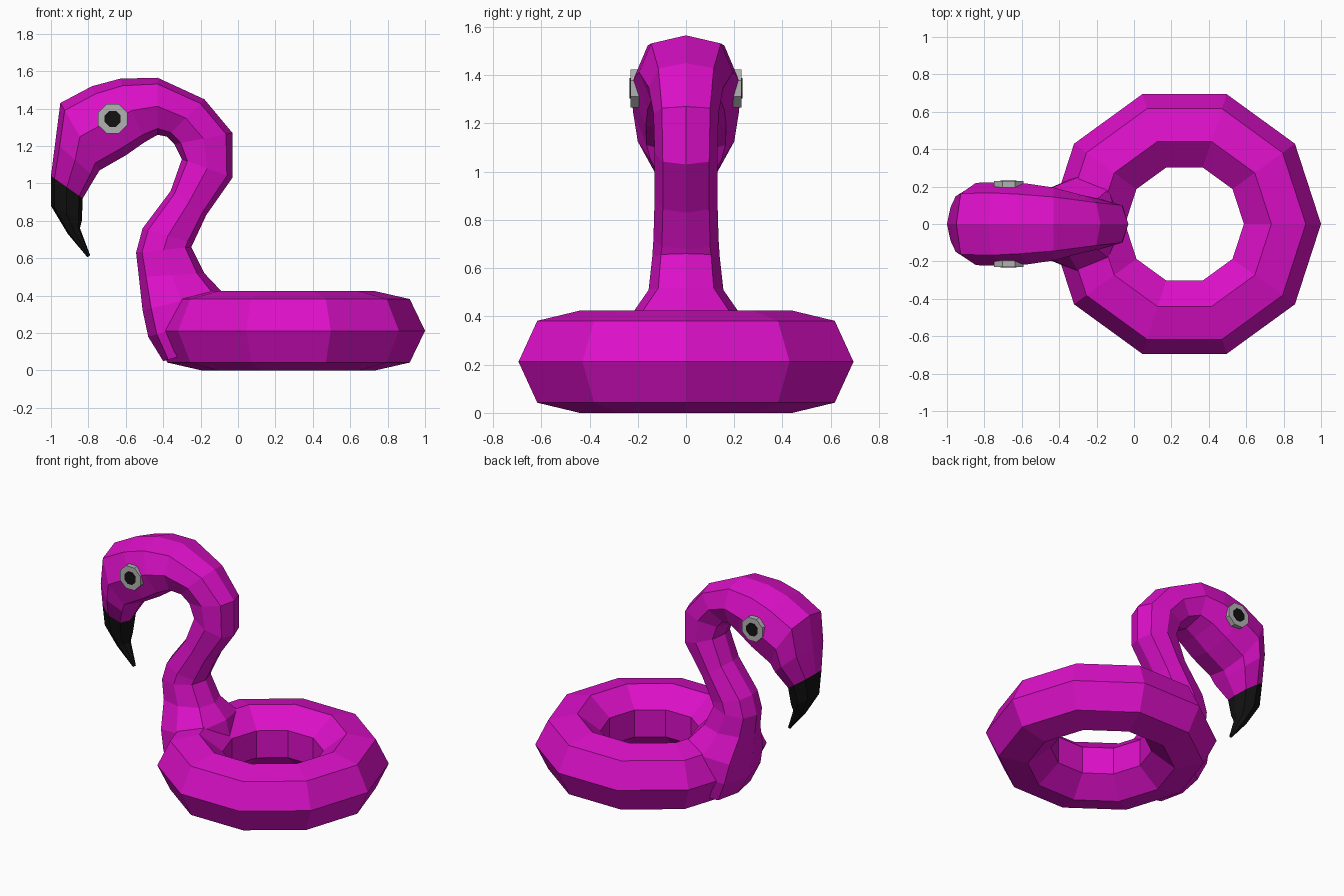
import bpy, bmesh, math
from mathutils import Vector

if "Cube" in bpy.data.objects:
    bpy.data.objects.remove(bpy.data.objects["Cube"])


def material(name, rgb):
    m = bpy.data.materials.new(name)
    m.diffuse_color = (*rgb, 1)
    m.use_nodes = True
    m.node_tree.nodes["Principled BSDF"].inputs["Base Color"].default_value = m.diffuse_color
    return m


PINK = material("pink", (0.72, 0.005, 0.58))
BLACK = material("black", (0.006, 0.006, 0.006))
GREY = material("grey", (0.45, 0.45, 0.45))

# Octagon section: (position from inner to outer side, width factor)
SECTION = [(1, 0), (0.78, 0.74), (0, 1), (-0.78, 0.74),
           (-1, 0), (-0.78, -0.74), (0, -1), (0.78, -0.74)]


def loft(name, rings, mat):
    """Skin octagons given as (outer x, outer z, inner x, inner z, half width)."""
    bm = bmesh.new()
    loops = []
    for ox, oz, ix, iz, w in rings:
        outer, inner = Vector((ox, 0, oz)), Vector((ix, 0, iz))
        mid, half = (outer + inner) / 2, (outer - inner) / 2
        loops.append([bm.verts.new(mid + half * a + Vector((0, w * b, 0)))
                      for a, b in SECTION])
    for l0, l1 in zip(loops, loops[1:]):
        for i in range(8):
            j = (i + 1) % 8
            bm.faces.new((l0[i], l0[j], l1[j], l1[i]))
    bm.faces.new(loops[0])
    bm.faces.new(loops[-1])
    bmesh.ops.recalc_face_normals(bm, faces=bm.faces)
    me = bpy.data.meshes.new(name)
    bm.to_mesh(me)
    bm.free()
    me.materials.append(mat)
    ob = bpy.data.objects.new(name, me)
    bpy.context.collection.objects.link(ob)
    return ob


# Inflatable ring
bpy.ops.mesh.primitive_torus_add(major_segments=10, minor_segments=7,
                                 major_radius=0.513, minor_radius=0.217,
                                 location=(0.27, 0, 0.212))
ring = bpy.context.object
ring.name = "float_ring"
ring.data.materials.append(PINK)

# Neck and head, from the base up and over to the beak
loft("neck_and_head", [
    (-0.15, 0.12, -0.40, 0.05, 0.24),
    (-0.06, 0.30, -0.48, 0.18, 0.27),
    (-0.09, 0.425, -0.51, 0.32, 0.25),
    (-0.18, 0.52, -0.53, 0.50, 0.155),
    (-0.25, 0.66, -0.545, 0.63, 0.14),
    (-0.24, 0.68, -0.51, 0.76, 0.135),
    (-0.17, 0.83, -0.36, 0.96, 0.13),
    (-0.03, 1.03, -0.30, 1.13, 0.13),
    (-0.03, 1.27, -0.34, 1.21, 0.135),
    (-0.18, 1.45, -0.38, 1.25, 0.155),
    (-0.43, 1.565, -0.43, 1.26, 0.195),
    (-0.63, 1.56, -0.50, 1.22, 0.215),
    (-0.78, 1.52, -0.60, 1.15, 0.225),
    (-0.95, 1.43, -0.74, 1.07, 0.22),
    (-0.977, 1.22, -0.765, 1.03, 0.20),
    (-1.00, 1.04, -0.83, 0.92, 0.12)], PINK)

# Hooked beak
loft("beak", [
    (-1.00, 1.04, -0.83, 0.92, 0.12),
    (-1.00, 0.88, -0.835, 0.80, 0.085),
    (-0.91, 0.73, -0.845, 0.76, 0.05),
    (-0.805, 0.605, -0.79, 0.615, 0.01)], BLACK)

# Eyes: octagonal grey disc with a black pupil on each side
for side, label in ((-1, "right"), (1, "left")):
    for part, radius, y, mat in (("eye", 0.085, 0.212, GREY),
                                 ("pupil", 0.046, 0.216, BLACK)):
        bpy.ops.mesh.primitive_cylinder_add(
            vertices=8, radius=radius, depth=0.035,
            location=(-0.67, side * y, 1.345),
            rotation=(math.pi / 2, math.pi / 8, 0))
        ob = bpy.context.object
        ob.name = f"{part}_{label}"
        ob.data.materials.append(mat)
